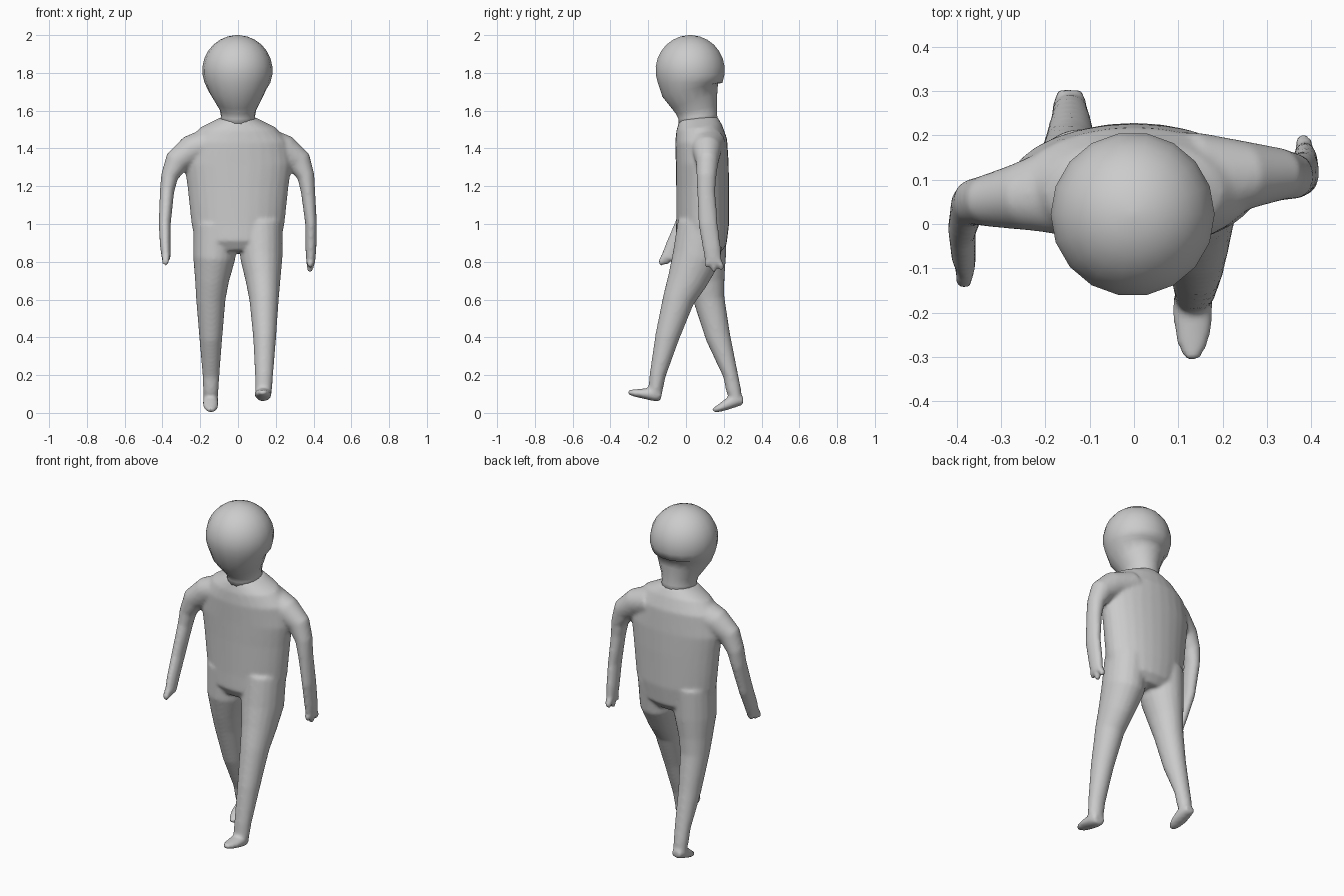
import bpy, bmesh
from math import sin, cos, pi, radians
from mathutils import Vector

X, Y = Vector((1, 0, 0)), Vector((0, 1, 0))


def tube(bm, rings, side, n=20):
    """Loft ellipses (x, y, z, half width along side, other half width)."""
    pts = [Vector(r[:3]) for r in rings]
    loops = []
    for i, r in enumerate(rings):
        t = (pts[min(i + 1, len(pts) - 1)] - pts[max(i - 1, 0)]).normalized()
        u = (side - t * side.dot(t)).normalized()
        v = t.cross(u)
        loops.append([bm.verts.new(pts[i] + u * r[3] * cos(2 * pi * k / n)
                                   + v * r[4] * sin(2 * pi * k / n)) for k in range(n)])
    for a, b in zip(loops, loops[1:]):
        for k in range(n):
            bm.faces.new((a[k], a[(k + 1) % n], b[(k + 1) % n], b[k]))
    bm.faces.new(loops[0][::-1])
    bm.faces.new(loops[-1])


def finish(bm, name):
    bmesh.ops.recalc_face_normals(bm, faces=bm.faces)
    for f in bm.faces:
        f.smooth = True
    me = bpy.data.meshes.new(name)
    bm.to_mesh(me)
    bm.free()
    ob = bpy.data.objects.new(name, me)
    bpy.context.collection.objects.link(ob)
    return ob


# Head: round skull running down into the neck
bm = bmesh.new()
rings = []
for i in range(10):
    a = radians(3 + i * 13.5)
    r = 0.186 * sin(a)
    rings.append((-0.003, 0.022, 1.814 + 0.186 * cos(a), r, r))
rings += [(0, 0.045, 1.65, 0.122, 0.128), (0, 0.055, 1.605, 0.097, 0.112),
          (0, 0.062, 1.57, 0.09, 0.105), (0, 0.065, 1.53, 0.098, 0.105)]
bm_side = X
loops_n = 18
for k, r in enumerate(rings):
    rings[k] = r
tube(bm, rings, bm_side, loops_n)
finish(bm, "head")

# Torso
bm = bmesh.new()
tube(bm, [(0, 0.065, 1.56, 0.10, 0.10), (0, 0.07, 1.51, 0.20, 0.122),
          (0, 0.08, 1.44, 0.265, 0.138), (0, 0.086, 1.32, 0.285, 0.14),
          (0, 0.088, 1.2, 0.268, 0.14), (0, 0.088, 1.0, 0.246, 0.14),
          (0, 0.08, 0.9, 0.225, 0.135), (0, 0.075, 0.85, 0.16, 0.10)], X, 28)

# Forward leg and foot
tube(bm, [(0.118, 0.08, 1.0, 0.118, 0.125), (0.124, 0.055, 0.82, 0.112, 0.128),
          (0.133, 0.005, 0.7, 0.092, 0.105), (0.138, -0.04, 0.6, 0.078, 0.084),
          (0.141, -0.1, 0.4, 0.061, 0.064), (0.138, -0.15, 0.2, 0.048, 0.043),
          (0.135, -0.162, 0.12, 0.045, 0.038), (0.133, -0.165, 0.075, 0.038, 0.025)], X)
tube(bm, [(0.133, -0.13, 0.09, 0.035, 0.03), (0.133, -0.17, 0.098, 0.045, 0.036),
          (0.133, -0.22, 0.102, 0.045, 0.028), (0.132, -0.27, 0.105, 0.036, 0.02),
          (0.13, -0.308, 0.11, 0.016, 0.012)], X)

# Trailing leg and foot
tube(bm, [(-0.118, 0.09, 1.0, 0.118, 0.125), (-0.126, 0.09, 0.82, 0.112, 0.122),
          (-0.138, 0.105, 0.7, 0.09, 0.1), (-0.144, 0.122, 0.6, 0.078, 0.083),
          (-0.144, 0.17, 0.4, 0.061, 0.066), (-0.143, 0.236, 0.2, 0.045, 0.04),
          (-0.144, 0.252, 0.12, 0.041, 0.04), (-0.144, 0.267, 0.065, 0.037, 0.03)], X)
tube(bm, [(-0.144, 0.302, 0.065, 0.03, 0.022), (-0.145, 0.26, 0.066, 0.041, 0.036),
          (-0.145, 0.215, 0.044, 0.042, 0.029), (-0.143, 0.175, 0.024, 0.035, 0.02),
          (-0.14, 0.143, 0.012, 0.017, 0.012)], X)

# Arm swung back, then arm swung forward
tube(bm, [(0.14, 0.1, 1.43, 0.11, 0.085), (0.25, 0.11, 1.39, 0.078, 0.08),
          (0.325, 0.112, 1.33, 0.06, 0.066), (0.36, 0.108, 1.25, 0.052, 0.046),
          (0.371, 0.107, 1.17, 0.048, 0.038), (0.387, 0.117, 1.0, 0.051, 0.031),
          (0.386, 0.137, 0.87, 0.048, 0.029), (0.385, 0.147, 0.79, 0.043, 0.023)], Y)
tube(bm, [(-0.14, 0.08, 1.43, 0.11, 0.085), (-0.25, 0.063, 1.39, 0.078, 0.08),
          (-0.325, 0.053, 1.33, 0.06, 0.066), (-0.363, 0.05, 1.25, 0.052, 0.046),
          (-0.376, 0.04, 1.17, 0.05, 0.038), (-0.388, -0.01, 1.0, 0.049, 0.032),
          (-0.385, -0.065, 0.88, 0.046, 0.028), (-0.38, -0.093, 0.815, 0.042, 0.023)], Y)

# Stubby fingers
for x, y, z, tips in ((0.385, 0.147, 0.81, ((0.11, 0.77), (0.148, 0.745), (0.188, 0.755))),
                      (-0.381, -0.088, 0.835, ((-0.132, 0.78), (-0.1, 0.785), (-0.064, 0.795)))):
    for ty, tz in tips:
        tube(bm, [(x, (y + ty) / 2, z, 0.02, 0.022), (x - 0.003, ty, tz + 0.02, 0.016, 0.02),
                  (x - 0.006, ty, tz, 0.009, 0.012)], Y, 10)
body = finish(bm, "body")

# Fuse the overlapping parts and soften the joins
fuse = body.modifiers.new("fuse", 'REMESH')
fuse.mode = 'VOXEL'
fuse.voxel_size = 0.01
fuse.use_smooth_shade = True
soft = body.modifiers.new("soften", 'SMOOTH')
soft.factor = 0.5
soft.iterations = 6
